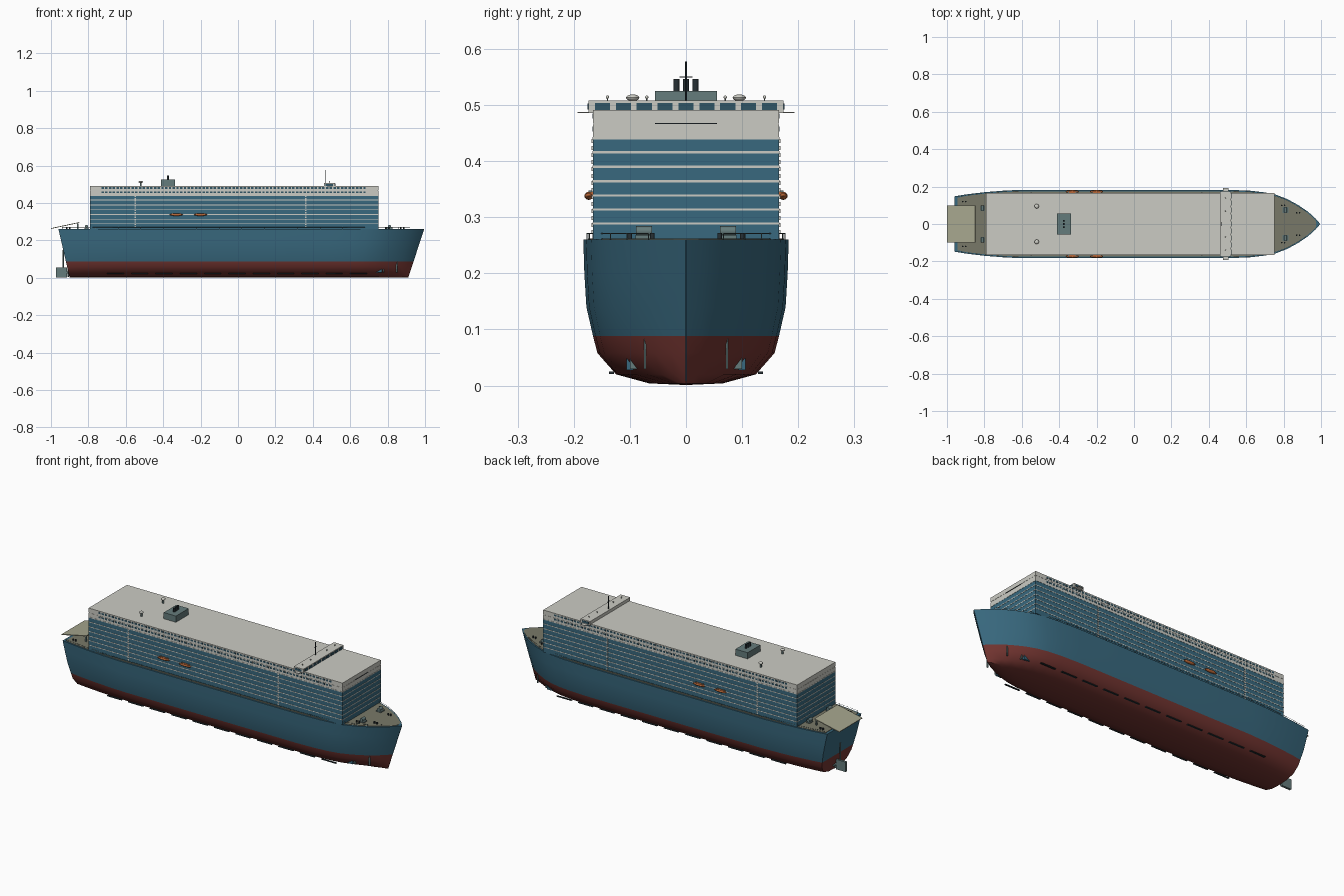
import bpy, bmesh, math
from mathutils import Matrix, Vector

if "Cube" in bpy.data.objects:
    bpy.data.objects.remove(bpy.data.objects["Cube"])


def mat(name, *rgb):
    m = bpy.data.materials.new(name)
    m.diffuse_color = (*rgb, 1)
    m.use_nodes = True
    m.node_tree.nodes["Principled BSDF"].inputs["Base Color"].default_value = m.diffuse_color
    return m


BLUE = mat("hull_blue", .04, .14, .21)
RED = mat("antifoul_red", .17, .035, .03)
DECK = mat("deck_olive", .19, .19, .14)
WHITE = mat("off_white", .60, .60, .55)
SAND = mat("ramp_sand", .38, .38, .27)
GREY = mat("machinery_grey", .13, .20, .20)
DARK = mat("dark", .02, .03, .035)
GLASS = mat("window_glass", .03, .09, .13)
ORANGE = mat("lifeboat_orange", .50, .14, .04)


def finish(bm, name, *mats, smooth=False):
    bmesh.ops.recalc_face_normals(bm, faces=bm.faces)
    me = bpy.data.meshes.new(name)
    bm.to_mesh(me)
    bm.free()
    for m in mats:
        me.materials.append(m)
    ob = bpy.data.objects.new(name, me)
    bpy.context.collection.objects.link(ob)
    if smooth:
        bpy.ops.object.select_all(action='DESELECT')
        ob.select_set(True)
        bpy.context.view_layer.objects.active = ob
        bpy.ops.object.shade_smooth_by_angle(angle=math.radians(35))
    return ob


def boxes(name, m, items):
    """items: (x0, x1, y0, y1, z0, z1)"""
    bm = bmesh.new()
    for x0, x1, y0, y1, z0, z1 in items:
        M = Matrix.Translation(((x0 + x1) / 2, (y0 + y1) / 2, (z0 + z1) / 2)) @ \
            Matrix.Diagonal((x1 - x0, y1 - y0, z1 - z0, 1))
        bmesh.ops.create_cube(bm, size=1, matrix=M)
    return finish(bm, name, m)


def rods(name, m, items, n=12):
    """items: (start, end, radius)"""
    bm = bmesh.new()
    for a, b, r in items:
        a, b = Vector(a), Vector(b)
        M = Matrix.Translation((a + b) / 2) @ (b - a).to_track_quat('Z', 'Y').to_matrix().to_4x4()
        bmesh.ops.create_cone(bm, cap_ends=True, segments=n, radius1=r, radius2=r,
                              depth=(b - a).length, matrix=M)
    return finish(bm, name, m, smooth=True)


def balls(name, m, items):
    """items: (centre, radii)"""
    bm = bmesh.new()
    for c, s in items:
        bmesh.ops.create_uvsphere(bm, u_segments=16, v_segments=8, radius=1,
                                  matrix=Matrix.Translation(c) @ Matrix.Diagonal((*s, 1)))
    return finish(bm, name, m, smooth=True)


def both(items):
    """Mirror box extents across the centreline."""
    return [i for x0, x1, y0, y1, z0, z1 in items
            for i in ((x0, x1, y0, y1, z0, z1), (x0, x1, -y1, -y0, z0, z1))]


# Hull: midship section swept along the deck plan, with raked bow and stern
TOP = .26
PLAN = [(-.96, .148), (-.9, .158), (-.8, .17), (-.7, .178), (-.6, .183), (-.2, .183), (.2, .183),
        (.5, .183), (.62, .178), (.7, .169), (.76, .156), (.82, .133), (.88, .1), (.93, .066),
        (.97, .03), (.995, .001)]
SECTION = [(0, .001), (.36, .004), (.68, .02), (.863, .058), (.905, .088), (.97, .14), (.99, .2), (1, TOP)]


def half_width(x):
    for (a, wa), (b, wb) in zip(PLAN, PLAN[1:]):
        if a <= x <= b:
            return wa + (wb - wa) * (x - a) / (b - a)
    return 0


def rake(x, z):
    k = 1 - z / TOP
    s, b = -.96 + .06 * k, .995 - .085 * k
    return s + (x + .96) / 1.955 * (b - s)


bm = bmesh.new()
rings = []
full = [(-f, z) for f, z in SECTION[:0:-1]] + SECTION
for x, w in PLAN:
    rings.append([bm.verts.new((rake(x, z), f * w, z)) for f, z in full])
for a, b in zip(rings, rings[1:]):
    for i in range(len(full) - 1):
        f = bm.faces.new((a[i], a[i + 1], b[i + 1], b[i]))
        f.material_index = int(f.calc_center_median().z < .088)
    bm.faces.new((a[0], b[0], b[-1], a[-1]))
# Transom in strips so the waterline continues round the stern
n = len(full) - 1
for i in range(n // 2):
    vs = [rings[0][i], rings[0][i + 1], rings[0][n - i - 1], rings[0][n - i]]
    f = bm.faces.new(list(dict.fromkeys(vs)))
    f.material_index = int(f.calc_center_median().z < .088)
bm.faces.new(rings[-1])
finish(bm, "hull", BLUE, RED, smooth=True)

# Weather deck inside the hull rim
bm = bmesh.new()
inner = [(max(-.945, min(x, .975)), max(w - .008, .001)) for x, w in PLAN]
f = bm.faces.new([bm.verts.new((x, w, .258)) for x, w in inner] +
                 [bm.verts.new((x, -w, .258)) for x, w in inner[::-1]])
ext = bmesh.ops.extrude_face_region(bm, geom=[f])
bmesh.ops.translate(bm, vec=(0, 0, .004), verts=[v for v in ext['geom'] if isinstance(v, bmesh.types.BMVert)])
finish(bm, "weather_deck", DECK)

# Superstructure tiers with light ledges between them
X0, X1, W = -.79, .75, .166
levels = [.26, .289, .314, .339, .364, .390, .416, .441]
boxes("cargo_tiers", BLUE, [(X0, X1, -W, W, a, b) for a, b in zip(levels, levels[1:])])
boxes("tier_ledges", WHITE, [(X0 - .001, X1 + .001, -W - .001, W + .001, z - .002, z + .002) for z in levels[1:]])
boxes("upper_decks", WHITE, [(X0, X1, -W, W, .443, .465), (X0 + .001, X1 - .001, -W + .001, W - .001, .465, .468),
                             (X0, X1, -W, W, .468, .491)])
boxes("cabin_windows", GLASS, both([(-.73 + i * .02, -.717 + i * .02, W - .002, W + .001, z, z + .009)
                                    for i in range(71) for z in (.453, .476)]))
boxes("side_vents", WHITE, both([(x, x + .008, W - .002, W + .002, .27 + i * .0125, .277 + i * .0125)
                                 for x in (-.553, .358) for i in range(14)]))
boxes("front_slot", DARK, [(X1 - .002, X1 + .002, -.055, .055, .466, .468)])

# Bridge with window band and wings
boxes("bridge", WHITE, [(.46, .518, -.174, .174, .486, .508)])
boxes("bridge_wings", WHITE, [(.475, .505, -.193, .193, .486, .488)])
boxes("bridge_windows", GLASS,
      [(.515, .520, y * .0372 - .0135, y * .0372 + .0135, .491, .504) for y in range(-4, 5)] +
      both([(.468, .508, .172, .1755, .492, .503)]))
rods("mast", DARK, [((.47, 0, .508), (.47, 0, .578), .0015), ((.47, -.012, .55), (.47, .012, .55), .001)])
rods("bridge_lamp_posts", GREY, [((.49, y, .508), (.49, y, .514), .001) for y in (-.14, -.07, .07, .14)])
balls("bridge_lamps", WHITE, [((.49, y, .514), (.003,) * 3) for y in (-.14, -.07, .07, .14)])

# Funnel casing and exhaust pipes
boxes("funnel_casing", GREY, [(-.412, -.338, -.055, .055, .491, .525)])
rods("exhaust_pipes", DARK, [((-.375, y, .525), (-.375, y, .546), .0055) for y in (-.017, 0, .017)])

# Satellite domes
rods("dome_stands", GREY, [((-.52, y, .49), (-.52, y, .51), .005) for y in (-.095, .095)])
balls("satellite_domes", WHITE, [((-.52, y, .513), (.012, .012, .006)) for y in (-.095, .095)])

# Lifeboats on davits
balls("lifeboats", ORANGE, [((x, s * .173, .338), (.036, .008, .007)) for x in (-.33, -.2) for s in (-1, 1)])
boxes("lifeboat_canopies", ORANGE, both([(x - .025, x + .025, .166, .177, .337, .345) for x in (-.33, -.2)]))
boxes("davits", GREY, both([(x + d - .002, x + d + .002, .165, .174, .345, .348)
                            for x in (-.33, -.2) for d in (-.02, .02)]))

# Stern ramp, raised clear of the deck
ramp = boxes("stern_ramp", SAND, [(-.077, .077, -.1, .1, -.002, .002)])
ramp.location = (-.924, 0, .28)
ramp.rotation_euler = (0, -.21, 0)
boxes("ramp_arms", GREY, both([(-.86, -.853, .09, .096, .26, .292)]))

# Deck machinery: windlasses, winches, bollards
boxes("winch_beds", GREY, both([(.795, .825, .06, .09, .261, .268), (-.82, -.80, .07, .1, .261, .266)]))
rods("winch_drums", GREY, [((x, s * y - .014, .275), (x, s * y + .014, .275), .009)
                           for x, y in ((.81, .075), (-.81, .085)) for s in (-1, 1)])
rods("bollards", DARK, [((x, s * y, .26), (x, s * y, .272), .004)
                        for x, y in ((.79, .1), (.805, .1), (.87, .06), (.885, .06), (-.9, .12), (-.915, .12))
                        for s in (-1, 1)])

# Rails along the hull edge
bm_rails = []
for s in (-1, 1):
    pts = [(-.94 + .06 * i) for i in range(32)]
    pts = [(x, s * (half_width(x) - .006)) for x in pts]
    bm_rails += [((x, y, .26), (x, y, .271), .0007) for x, y in pts]
    bm_rails += [((*a, .271), (*b, .271), .0007) for a, b in zip(pts, pts[1:])]
rods("deck_rails", GREY, bm_rails, 6)

# Anchors, draught strips and bilge keels
boxes("draught_strips", GREY, both([(.845, .852, .071, .075, .03, .097)]))
boxes("anchor_stocks", GREY, both([(.775, .781, .084, .100, .03, .055), (.785, .791, .05, .075, .036, .04)]))
bm = bmesh.new()
for s in (-1, 1):
    vs = [bm.verts.new((x, s * y, z)) for y in (.094, .106) for x, z in ((.735, .028), (.77, .028), (.77, .048))]
    bm.faces.new(vs[:3])
    bm.faces.new(vs[3:])
    for i in range(3):
        j = (i + 1) % 3
        bm.faces.new((vs[i], vs[j], vs[j + 3], vs[i + 3]))
finish(bm, "anchor_flukes", BLUE)
boxes("bilge_keels", DARK, both([(-.7 + i * .13, -.61 + i * .13, .128, .137, .021, .025) for i in range(11)]))
rods("hawse_pipes", DARK, [((.865, s * .082, .245), (.872, s * .098, .24), .006) for s in (-1, 1)])

# Rudder and propeller
boxes("rudder", GREY, [(-.972, -.915, -.006, .006, .002, .056)])
rods("propeller_shaft", GREY, [((-.88, 0, .028), (-.915, 0, .028), .005), ((-.935, 0, .05), (-.935, 0, .15), .004)])
bm = bmesh.new()
for i in range(4):
    M = Matrix.Translation((-.907, 0, .028)) @ Matrix.Rotation(i * math.pi / 2, 4, 'X') @ \
        Matrix.Translation((0, 0, .013)) @ Matrix.Rotation(.6, 4, 'Z') @ Matrix.Diagonal((.002, .012, .022, 1))
    bmesh.ops.create_cube(bm, size=1, matrix=M)
finish(bm, "propeller_blades", GREY)
